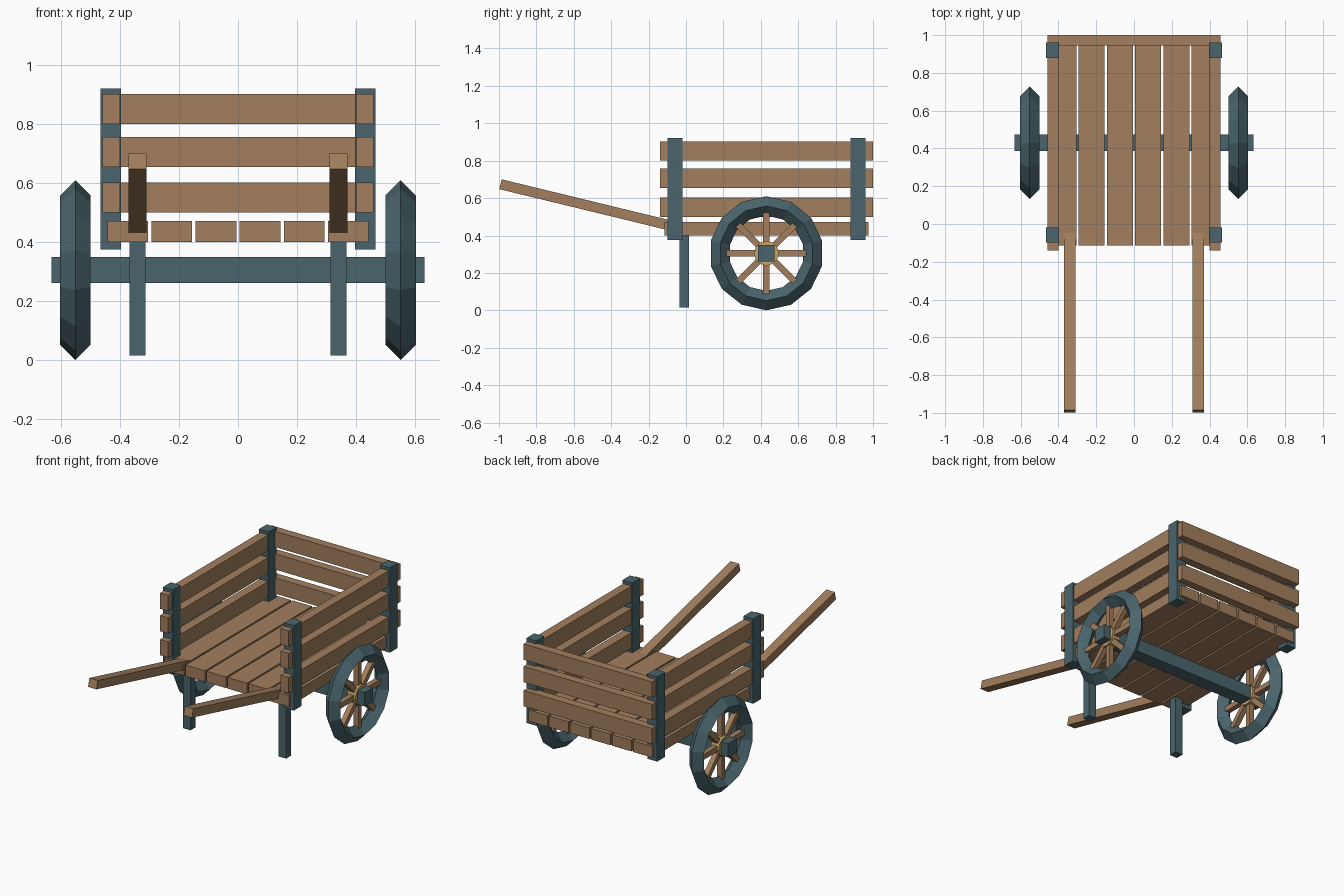
import bpy
from math import pi, atan2, hypot, cos, sin

if "Cube" in bpy.data.objects:
    bpy.data.objects.remove(bpy.data.objects["Cube"])


def material(name, rgb):
    m = bpy.data.materials.new(name)
    m.diffuse_color = (*rgb, 1)
    m.use_nodes = True
    m.node_tree.nodes["Principled BSDF"].inputs["Base Color"].default_value = m.diffuse_color
    return m


WOOD = material("wood", (0.36, 0.21, 0.11))
PAINT = material("teal_paint", (0.068, 0.13, 0.15))
HUB = material("hub_wood", (0.58, 0.38, 0.13))


def finish(name, mat):
    o = bpy.context.object
    o.name = name
    o.data.materials.append(mat)
    return o


def box(name, mat, x, y, z, rot_x=0.0):
    """Box from (min, max) ranges, turned about its own centre."""
    bpy.ops.mesh.primitive_cube_add(
        size=1, location=[sum(r) / 2 for r in (x, y, z)], rotation=(rot_x, 0, 0))
    o = bpy.context.object
    o.scale = [r[1] - r[0] for r in (x, y, z)]
    return finish(name, mat)


def around(c, size):
    return (c - size / 2, c + size / 2)


def bar(name, mat, xr, a, b, thick):
    """Beam between two (y, z) points."""
    cy, cz = (a[0] + b[0]) / 2, (a[1] + b[1]) / 2
    dy, dz = b[0] - a[0], b[1] - a[1]
    return box(name, mat, xr, around(cy, hypot(dy, dz)), around(cz, thick), atan2(dz, dy))


# Floor planks
for i in range(6):
    box("floor_plank", WOOD, around((i - 2.5) * 0.1495, 0.138), (-0.115, 0.975), (0.40, 0.472))

# Back planks
PLANK_Z = [(0.50, 0.602), (0.655, 0.757), (0.80, 0.902)]
for z in PLANK_Z:
    box("back_plank", WOOD, (-0.459, 0.459), (0.945, 1.0), z)

WY, WZ, WX = 0.43, 0.305, 0.552
for s in (-1, 1):
    # Side planks and corner posts
    for z in PLANK_Z:
        box("side_plank", WOOD, around(s * 0.43, 0.058), (-0.139, 0.999), z)
    for y in (-0.058, 0.92):
        box("corner_post", PAINT, around(s * 0.432, 0.07), around(y, 0.08), (0.375, 0.922))

    # Handle and leg
    hx = s * 0.341
    bar("handle", WOOD, around(hx, 0.06), (-0.992, 0.674), (-0.053, 0.446), 0.054)
    box("leg", PAINT, around(hx, 0.055), (-0.036, 0.016), (0.015, 0.41))

    # Wheel rim with a diamond cross-section
    bpy.ops.mesh.primitive_torus_add(
        major_segments=14, minor_segments=4, major_radius=0.253, minor_radius=0.052,
        location=(s * WX, WY, WZ), rotation=(0, pi / 2, 0))
    finish("wheel_rim", PAINT)

    # Hub and spokes
    bpy.ops.mesh.primitive_cylinder_add(
        vertices=12, radius=0.066, depth=0.06,
        location=(s * WX, WY, WZ), rotation=(0, pi / 2, 0))
    finish("wheel_hub", HUB)
    for k in range(8):
        a = k * pi / 4
        ends = [(WY + r * cos(a), WZ + r * sin(a)) for r in (0.04, 0.22)]
        bar("spoke", WOOD, around(s * WX, 0.034), *ends, 0.034)

# Axle
box("axle", PAINT, (-0.633, 0.633), around(WY, 0.088), around(WZ, 0.088))
